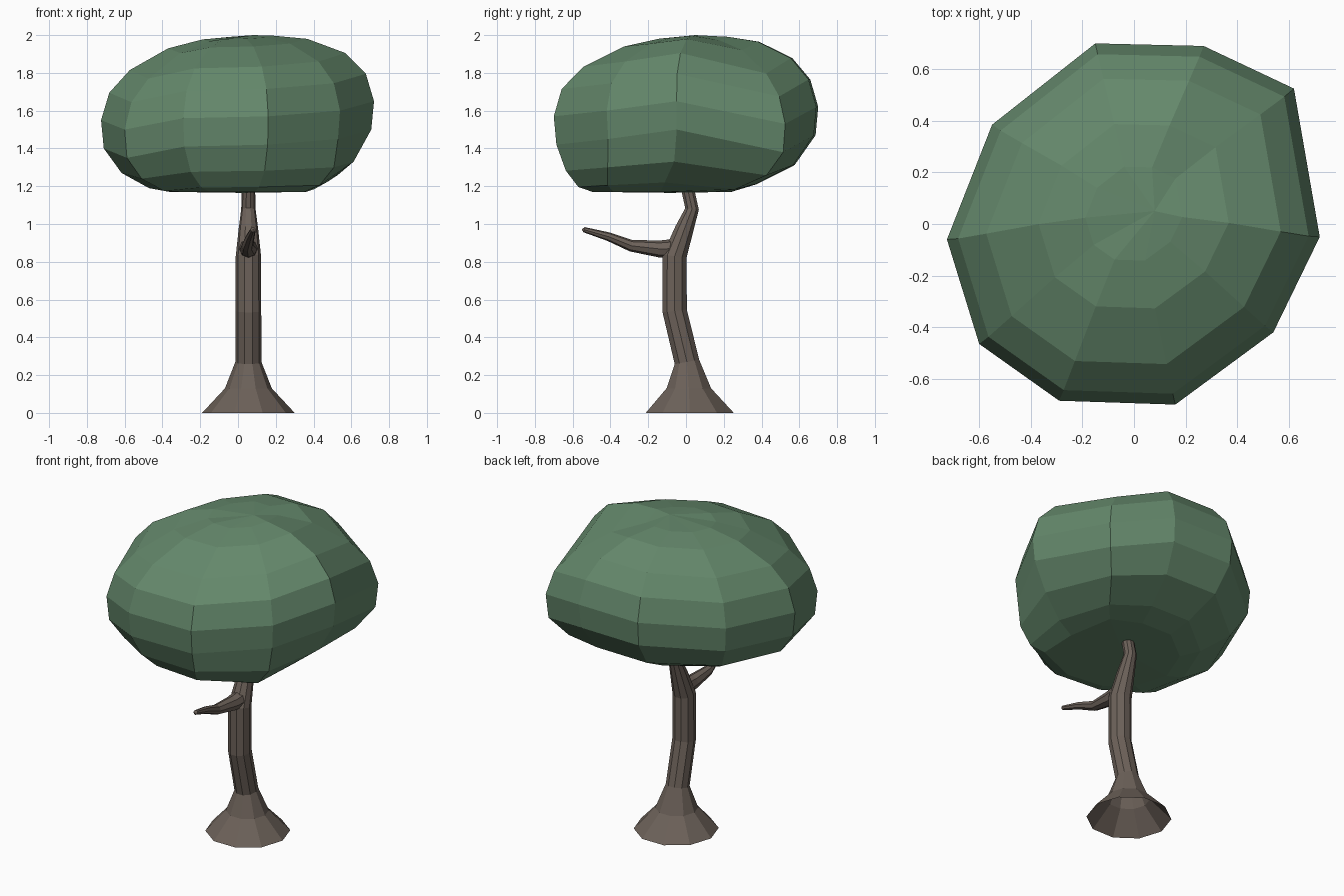
import bpy, math
from mathutils import Vector

if "Cube" in bpy.data.objects:
    bpy.data.objects.remove(bpy.data.objects["Cube"])


def material(name, rgb):
    m = bpy.data.materials.new(name)
    m.diffuse_color = (*rgb, 1)
    m.use_nodes = True
    m.node_tree.nodes["Principled BSDF"].inputs["Base Color"].default_value = m.diffuse_color
    return m


def loft(name, rings, mat, start=None, end=None):
    """Skin equal-sized rings of points; start / end are optional pole points."""
    n = len(rings[0])
    verts = [p for ring in rings for p in ring]
    faces = []
    for r in range(len(rings) - 1):
        for i in range(n):
            j = (i + 1) % n
            faces.append((r * n + i, r * n + j, (r + 1) * n + j, (r + 1) * n + i))
    if start:
        verts.append(start)
        faces += [((i + 1) % n, i, len(verts) - 1) for i in range(n)]
    if end:
        verts.append(end)
        k = (len(rings) - 1) * n
        faces += [(k + i, k + (i + 1) % n, len(verts) - 1) for i in range(n)]
    mesh = bpy.data.meshes.new(name)
    mesh.from_pydata(verts, [], faces)
    mesh.materials.append(mat)
    obj = bpy.data.objects.new(name, mesh)
    bpy.context.collection.objects.link(obj)
    return obj


def tube_rings(path, sides, level_start=False):
    """Rings perpendicular to a path of (x, y, z, radius)."""
    pts = [Vector(p[:3]) for p in path]
    rings = []
    for k, p in enumerate(pts):
        d = (pts[min(k + 1, len(pts) - 1)] - pts[max(k - 1, 0)]).normalized()
        if level_start and k < 2:
            d = Vector((0, 0, 1))
        v = d.cross(Vector((1, 0, 0))).normalized()
        u = v.cross(d)
        r = path[k][3]
        angles = [2 * math.pi * i / sides for i in range(sides)]
        rings.append([p + r * (u * math.cos(a) + v * math.sin(a)) for a in angles])
    return rings


bark = material("bark", (0.15, 0.12, 0.10))
leaf = material("leaf", (0.13, 0.25, 0.15))

# Trunk: flared open base, gentle S-bend up into the canopy
trunk = [(0.055, 0.02, 0, 0.245), (0.055, 0.015, 0.13, 0.124),
         (0.055, 0.005, 0.27, 0.069), (0.055, -0.06, 0.54, 0.068),
         (0.055, -0.06, 0.83, 0.067), (0.055, -0.01, 0.97, 0.052),
         (0.055, 0.032, 1.08, 0.038), (0.055, 0.012, 1.17, 0.036),
         (0.055, -0.01, 1.26, 0.03)]
loft("trunk", tube_rings(trunk, 10, True), bark, end=(0.055, -0.01, 1.27))

# Side branch reaching forward
branch = [(0.055, -0.05, 0.87, 0.052), (0.055, -0.14, 0.868, 0.045),
          (0.05, -0.29, 0.885, 0.031), (0.065, -0.41, 0.933, 0.023),
          (0.08, -0.54, 0.97, 0.014)]
loft("branch", tube_rings(branch, 8), bark, end=(0.08, -0.552, 0.972))

# Canopy: irregular ten-sided outline (x, y, lift, extra width low down),
# scaled per level so it bulges unevenly
outline = [(0.72, -0.05, 0.05, 0), (0.62, 0.525, -0.07, 0), (0.27, 0.69, 0.02, 0),
           (-0.15, 0.70, 0.02, 0), (-0.55, 0.385, -0.03, 0), (-0.725, -0.06, -0.05, 0),
           (-0.60, -0.465, -0.10, 0), (-0.29, -0.685, -0.04, 0.02),
           (0.16, -0.70, -0.03, 0.05), (0.54, -0.42, 0.0, 0.15)]
# (height, scale, share of the lift, shift in y)
levels = [(1.17, 0.50, 0, -0.11), (1.205, 0.65, 0.3, -0.08), (1.30, 0.85, 0.6, -0.02),
          (1.45, 0.98, 1, 0), (1.60, 1.0, 1, 0), (1.745, 0.94, 1, 0.0),
          (1.86, 0.79, 0.9, 0.01), (1.955, 0.51, 0.5, 0.03), (1.987, 0.26, 0.2, 0.04)]
rings = []
for z, s, t, dy in levels:
    ring = []
    for x, y, lift, wide in outline:
        k = s + wide * max(0, min(1, (1 - s) * 4)) if z < 1.4 else s
        ring.append((x * k, y * k + dy, z + t * lift))
    rings.append(ring)
loft("canopy", rings, leaf, start=(0.02, -0.08, 1.165), end=(0.08, 0.05, 2.0))
